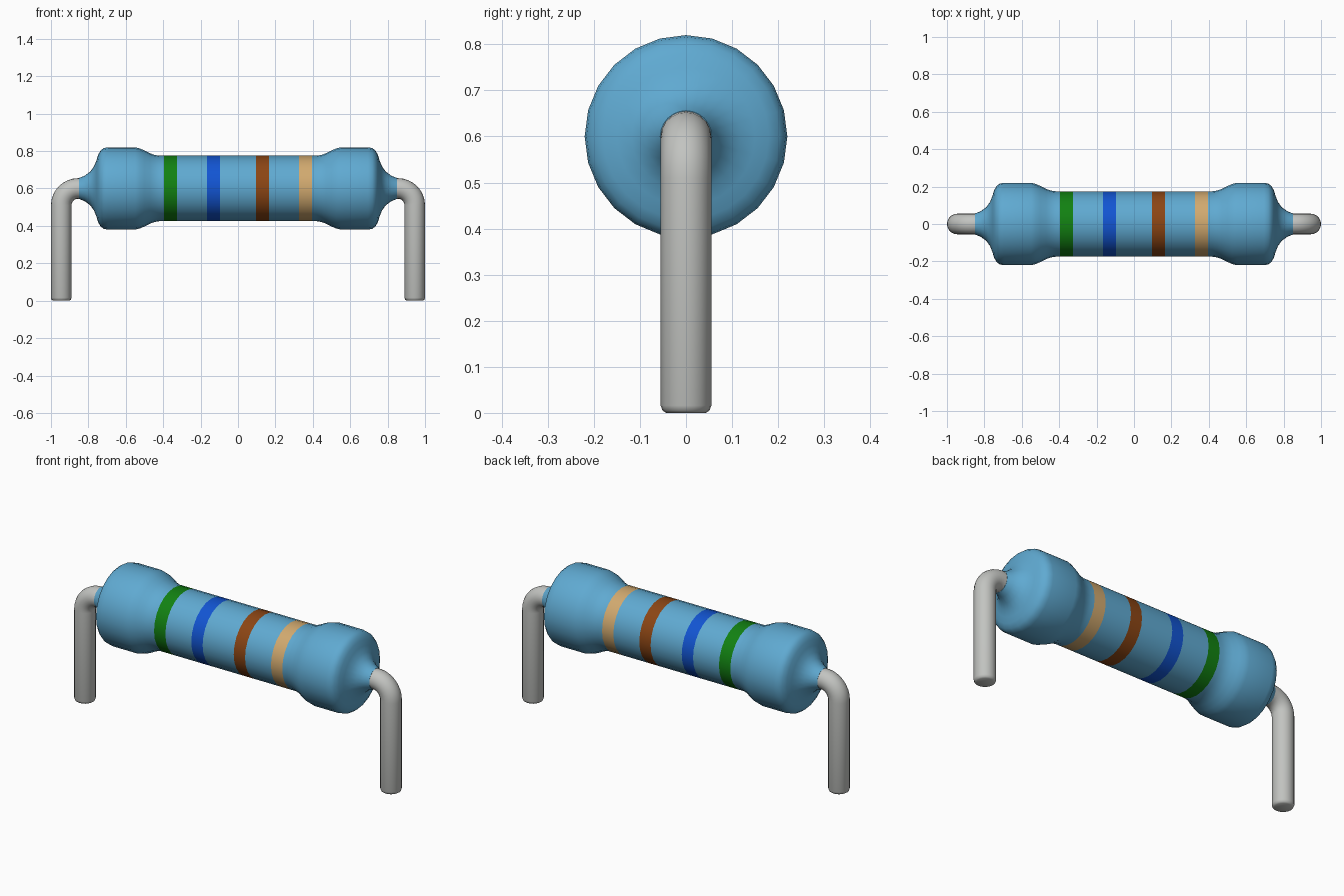
import bpy, bmesh, math
from mathutils import Vector

cube = bpy.data.objects.get("Cube")
if cube:
    bpy.data.objects.remove(cube, do_unlink=True)

AXIS_Z = 0.6      # height of the body axis
WIRE_R = 0.055


def material(name, rgb):
    m = bpy.data.materials.new(name)
    m.use_nodes = True
    m.diffuse_color = (*rgb, 1)
    bsdf = m.node_tree.nodes["Principled BSDF"]
    bsdf.inputs["Base Color"].default_value = (*rgb, 1)
    bsdf.inputs["Roughness"].default_value = 0.6
    return m


body_blue = material("body_blue", (0.115, 0.40, 0.64))
green = material("band_green", (0.006, 0.22, 0.006))
blue = material("band_blue", (0.006, 0.09, 0.65))
brown = material("band_brown", (0.26, 0.06, 0.007))
tan = material("band_tan", (0.64, 0.40, 0.16))
metal = material("lead_grey", (0.54, 0.55, 0.53))


def sweep(name, stations, sides, mats):
    """Skin circles given as (centre, direction, radius); directions lie in the XZ plane."""
    bm = bmesh.new()
    rings = []
    for centre, direction, radius in stations:
        u = Vector((0, 1, 0))
        v = Vector(direction).normalized().cross(u)
        rings.append([bm.verts.new(Vector(centre) + radius * (
            u * math.cos(2 * math.pi * i / sides) + v * math.sin(2 * math.pi * i / sides)))
            for i in range(sides)])
    for a, b in zip(rings, rings[1:]):
        for i in range(sides):
            j = (i + 1) % sides
            bm.faces.new((a[i], a[j], b[j], b[i]))
    bm.faces.new(rings[0])
    bm.faces.new(rings[-1])
    bmesh.ops.recalc_face_normals(bm, faces=bm.faces[:])
    mesh = bpy.data.meshes.new(name)
    bm.to_mesh(mesh)
    bm.free()
    for m in mats:
        mesh.materials.append(m)
    obj = bpy.data.objects.new(name, mesh)
    bpy.context.collection.objects.link(obj)
    bpy.ops.object.select_all(action='DESELECT')
    obj.select_set(True)
    bpy.context.view_layer.objects.active = obj
    bpy.ops.object.shade_smooth_by_angle(angle=math.radians(40))
    return obj


# Body: mirrored half profile (x, radius), with extra rings at the band edges
half = [(0.85, 0.056), (0.82, 0.068), (0.79, 0.090), (0.77, 0.118), (0.757, 0.150),
        (0.748, 0.180), (0.735, 0.203), (0.718, 0.216), (0.695, 0.22), (0.55, 0.22),
        (0.525, 0.214), (0.50, 0.203), (0.47, 0.188), (0.445, 0.179), (0.42, 0.175)]
band_centres = [-0.361, -0.131, 0.131, 0.361]
BAND_HALF = 0.035
band_edges = [(c + s * BAND_HALF, 0.175) for c in band_centres for s in (-1, 1)]
profile = [(-x, r) for x, r in half] + band_edges + half[::-1]
body = sweep("resistor_body", [((x, 0, AXIS_Z), (1, 0, 0), r) for x, r in profile],
             24, [body_blue, green, blue, brown, tan])

# Colour bands chosen by position along the body
for face in body.data.polygons:
    for k, c in enumerate(band_centres):
        if abs(face.center.x - c) < BAND_HALF:
            face.material_index = k + 1

# Bent wire leads, one per end
BEND = 0.09
for name, side in (("left_lead", 1), ("right_lead", -1)):
    cx, cz = 0.945 - BEND, AXIS_Z - BEND
    stations = [((side * 0.78, 0, AXIS_Z), (side, 0, 0), WIRE_R)]
    for i in range(9):
        a = math.pi / 2 * i / 8
        stations.append(((side * (cx + BEND * math.sin(a)), 0, cz + BEND * math.cos(a)),
                         (side * math.cos(a), 0, -math.sin(a)), WIRE_R))
    for z, r in ((0.016, WIRE_R), (0.005, 0.051), (0.0, 0.043)):
        stations.append(((side * 0.945, 0, z), (0, 0, -1), r))
    sweep(name, stations, 20, [metal])
